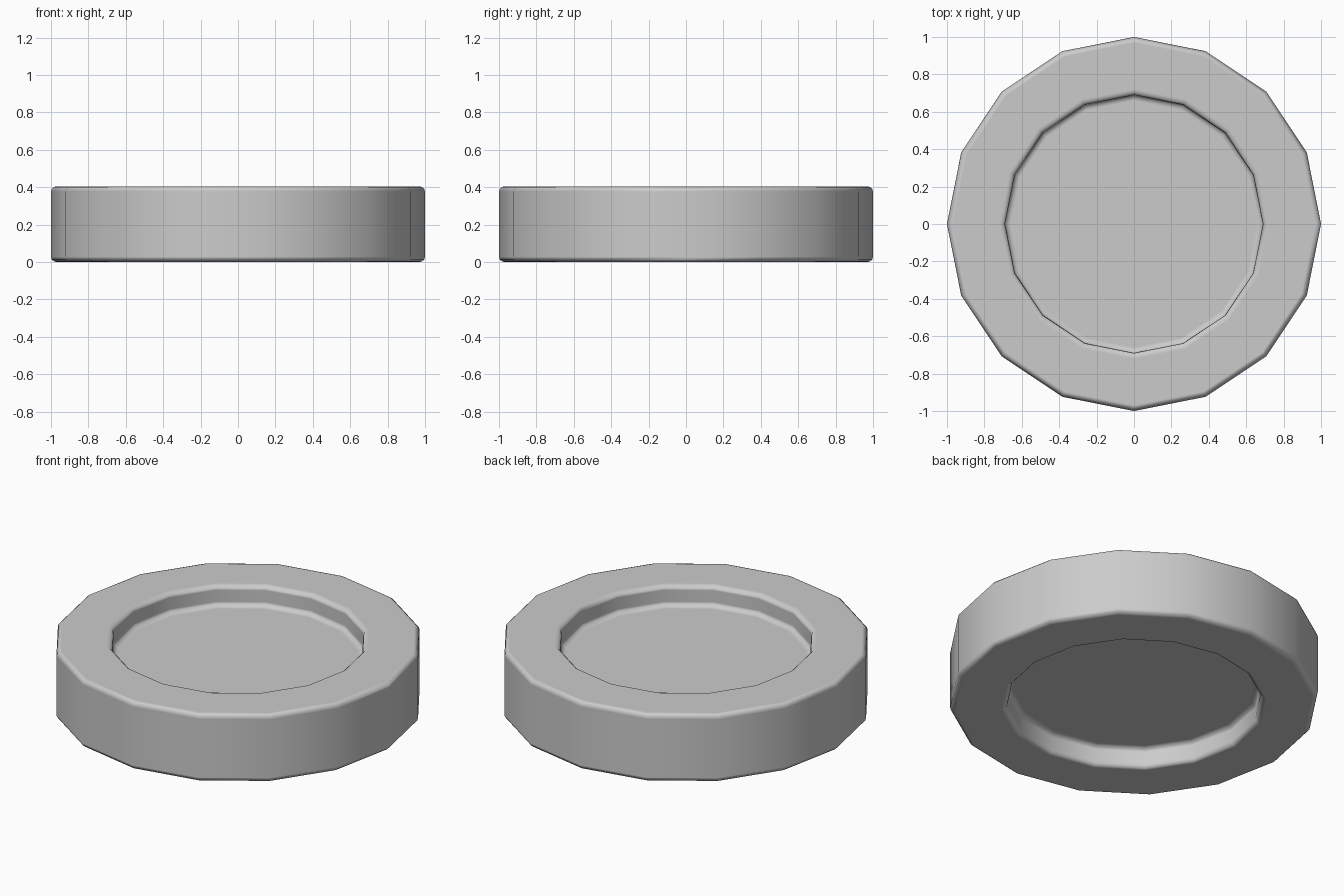
import bpy, bmesh, math

if "Cube" in bpy.data.objects:
    bpy.data.objects.remove(bpy.data.objects["Cube"])

SIDES = 16
BEVEL = 0.03
# radius, height: from lower recess floor, around the rim, to upper recess floor
PROFILE = [(0.69, 0.125), (0.69, 0.0), (1.0, 0.0),
           (1.0, 0.405), (0.69, 0.405), (0.69, 0.28)]


def lathe(name, profile, sides):
    bm = bmesh.new()
    rings = []
    for r, z in profile:
        rings.append([bm.verts.new((r * math.cos(2 * math.pi * i / sides),
                                    r * math.sin(2 * math.pi * i / sides), z))
                      for i in range(sides)])
    for a, b in zip(rings, rings[1:]):
        for i in range(sides):
            j = (i + 1) % sides
            bm.faces.new((a[i], a[j], b[j], b[i]))
    # flat recess floors
    bm.faces.new(rings[0][::-1])
    bm.faces.new(rings[-1])
    bmesh.ops.recalc_face_normals(bm, faces=bm.faces[:])
    mesh = bpy.data.meshes.new(name)
    bm.to_mesh(mesh)
    bm.free()
    for p in mesh.polygons:
        p.use_smooth = True
    obj = bpy.data.objects.new(name, mesh)
    bpy.context.collection.objects.link(obj)
    return obj


# Disc with a recess in both faces and rounded rims
disc = lathe("recessed_disc", PROFILE, SIDES)
bev = disc.modifiers.new("rounded_edges", 'BEVEL')
bev.width = BEVEL
bev.segments = 3
bev.limit_method = 'ANGLE'
bev.angle_limit = math.radians(40)
bev.harden_normals = True
